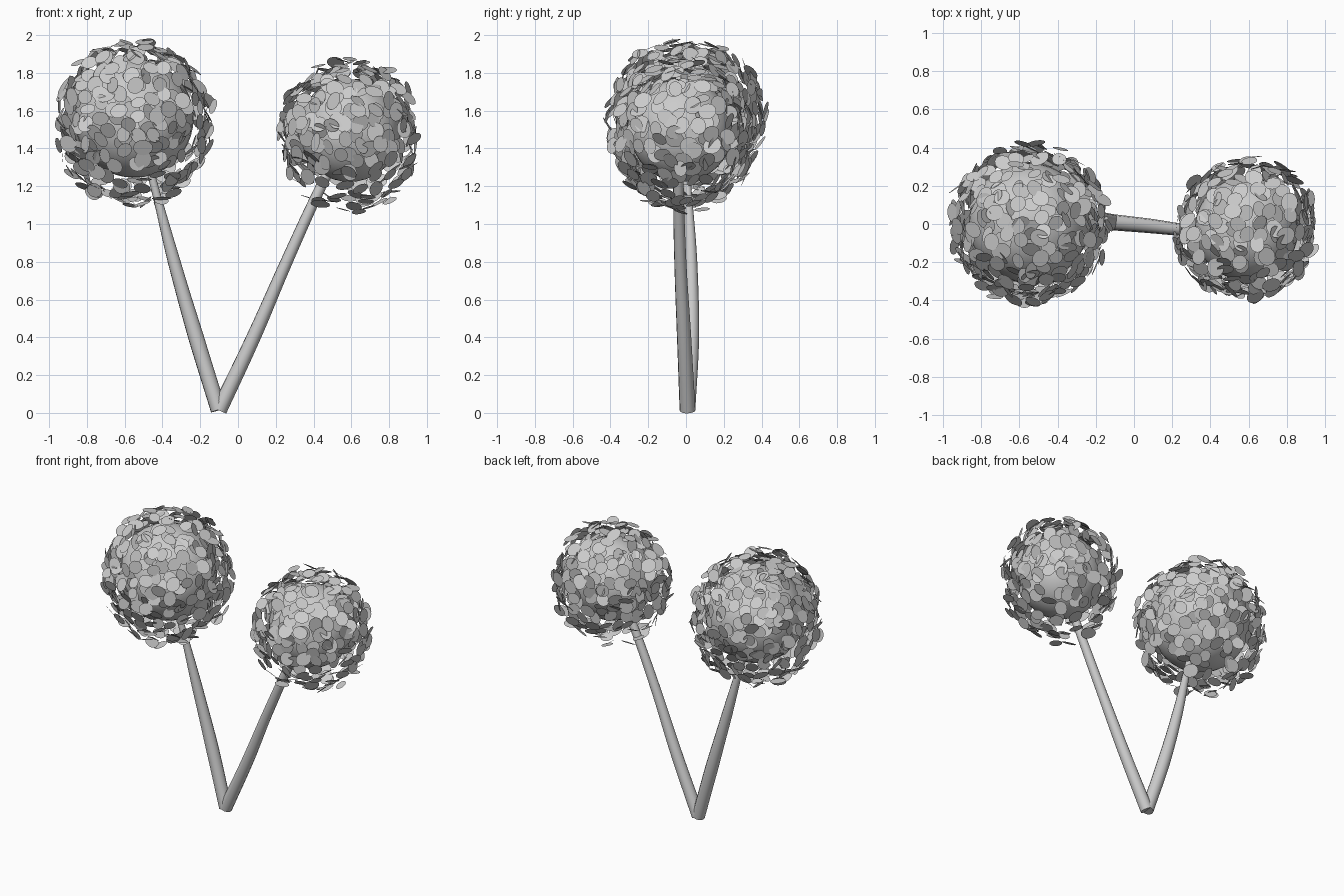
import bpy
import bmesh
import math
import random
from mathutils import Matrix, Vector

random.seed(7)

cube = bpy.data.objects.get("Cube")
if cube:
    bpy.data.objects.remove(cube, do_unlink=True)

grey = bpy.data.materials.new("plain grey")
grey.use_nodes = True
grey.diffuse_color = (0.6, 0.6, 0.6, 1)
grey.node_tree.nodes["Principled BSDF"].inputs["Base Color"].default_value = (0.6, 0.6, 0.6, 1)


def add_mesh(name, bm, smooth):
    mesh = bpy.data.meshes.new(name)
    bm.to_mesh(mesh)
    bm.free()
    for face in mesh.polygons:
        face.use_smooth = smooth
    mesh.materials.append(grey)
    obj = bpy.data.objects.new(name, mesh)
    bpy.context.collection.objects.link(obj)


def trunk(name, points):
    """Tapered tube through (x, y, z, radius) points."""
    curve = bpy.data.curves.new(name, "CURVE")
    curve.dimensions = "3D"
    curve.bevel_depth = 1
    curve.bevel_resolution = 4
    curve.resolution_u = 6
    curve.use_fill_caps = True
    spline = curve.splines.new("BEZIER")
    spline.bezier_points.add(len(points) - 1)
    for knot, (x, y, z, radius) in zip(spline.bezier_points, points):
        knot.co = (x, y, z)
        knot.radius = radius
        knot.handle_left_type = knot.handle_right_type = "AUTO"
    curve.materials.append(grey)
    obj = bpy.data.objects.new(name, curve)
    bpy.context.collection.objects.link(obj)
    bpy.ops.object.select_all(action="DESELECT")
    obj.select_set(True)
    bpy.context.view_layer.objects.active = obj
    bpy.ops.object.convert(target="MESH")
    bpy.ops.object.shade_smooth_by_angle(angle=math.radians(40))


def crown_core(name, center, radius):
    bm = bmesh.new()
    bmesh.ops.create_uvsphere(bm, u_segments=32, v_segments=20, radius=radius,
                              matrix=Matrix.Translation(center))
    add_mesh(name, bm, True)


def leaves(name, center, radius, count):
    """Round leaves spread evenly over the ball, hanging looser underneath."""
    bm = bmesh.new()
    golden = math.pi * (3 - math.sqrt(5))
    for i in range(count):
        z = 1 - 2 * (i + 0.5) / count
        if z < -0.6 and random.random() < 0.2:
            continue
        ring = math.sqrt(1 - z * z)
        out = Vector((ring * math.cos(i * golden), ring * math.sin(i * golden), z))
        out += Vector([random.uniform(-0.1, 0.1) for _ in range(3)])
        out.normalize()
        lift = random.uniform(0.045, 0.11) + 0.08 * max(0, -z - 0.3)
        facing = out + Vector([random.uniform(-0.5, 0.5) for _ in range(3)])
        size = random.uniform(0.039, 0.05)
        place = (Matrix.Translation(center + out * (radius + lift))
                 @ facing.to_track_quat("Z", "Y").to_matrix().to_4x4()
                 @ Matrix.Rotation(random.uniform(0, math.tau), 4, "Z")
                 @ Matrix.Diagonal((size * 1.06, size * 0.92, 1, 1)))
        bmesh.ops.create_circle(bm, cap_ends=True, segments=14, radius=1, matrix=place)
    add_mesh(name, bm, False)


# Two leaning trunks sharing one foot
trunk("right_trunk", [(-0.103, 0.008, 0.015, 0.042), (-0.222, 0.028, 0.4, 0.042),
                      (-0.338, 0.026, 0.8, 0.034), (-0.43, 0.01, 1.15, 0.022),
                      (-0.47, 0, 1.3, 0.02)])
trunk("left_trunk", [(-0.1, 0.008, 0.015, 0.042), (0.082, -0.01, 0.4, 0.038),
                     (0.257, -0.03, 0.8, 0.032), (0.44, -0.04, 1.2, 0.028),
                     (0.48, -0.04, 1.28, 0.027)])

# Two round crowns
for side, center, radius, count in (("right", Vector((-0.55, 0.005, 1.56)), 0.315, 450),
                                    ("left", Vector((0.59, -0.025, 1.495)), 0.272, 350)):
    crown_core(side + "_crown_core", center, radius)
    leaves(side + "_crown_leaves", center, radius, count)
